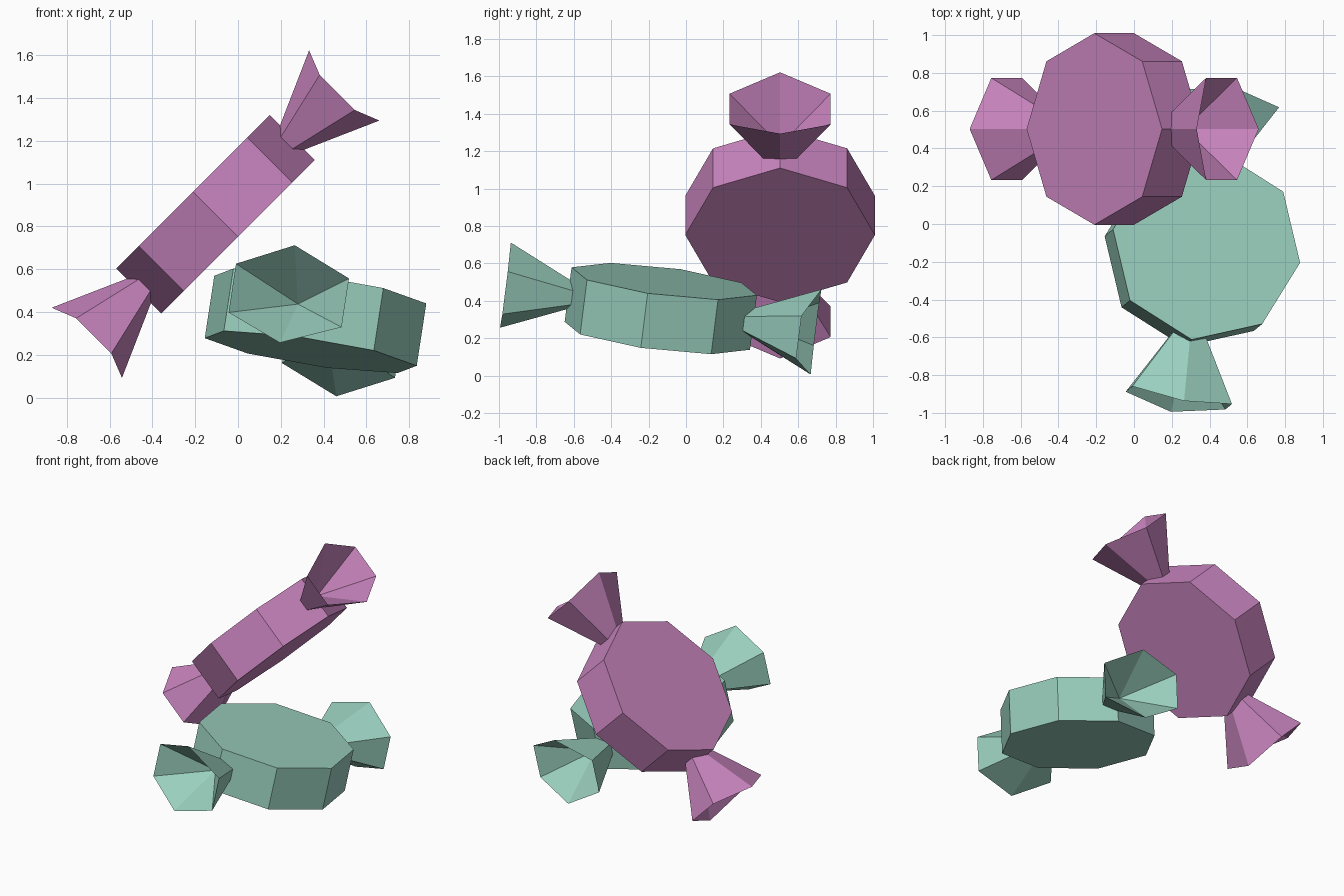
import bpy, bmesh, math
from mathutils import Vector, Matrix

cube = bpy.data.objects.get("Cube")
if cube:
    bpy.data.objects.remove(cube)


def make_material(name, rgb):
    mat = bpy.data.materials.new(name)
    mat.use_nodes = True
    color = (*rgb, 1.0)
    mat.diffuse_color = color
    mat.node_tree.nodes["Principled BSDF"].inputs["Base Color"].default_value = color
    return mat


def make_object(name, bm, mat, frame):
    bmesh.ops.recalc_face_normals(bm, faces=bm.faces)
    mesh = bpy.data.meshes.new(name)
    bm.to_mesh(mesh)
    bm.free()
    mesh.materials.append(mat)
    obj = bpy.data.objects.new(name, mesh)
    obj.matrix_world = frame
    bpy.context.collection.objects.link(obj)


# Local axes of a sweet: x runs through both twists, z through the thickness
def sweet_frame(center, along, normal):
    x = Vector(along).normalized()
    y = Vector(normal).cross(x).normalized()
    rotation = Matrix((x, y, x.cross(y))).transposed()
    return Matrix.Translation(center) @ rotation.to_4x4()


# Flat octagonal sweet
def make_body(name, mat, frame):
    bm = bmesh.new()
    bmesh.ops.create_cone(bm, cap_ends=True, segments=8, radius1=0.507,
                          radius2=0.507, depth=0.297)
    # Turn so that corners, not sides, point at the twists
    corner = max(bm.verts, key=lambda v: v.co.x).co
    turn = Matrix.Rotation(-math.atan2(corner.y, corner.x), 3, "Z")
    bmesh.ops.transform(bm, matrix=turn, verts=bm.verts)
    make_object(name, bm, mat, frame)


# Six-sided flared wrapper end with a hollow mouth
def make_twist(name, mat, frame, side):
    bm = bmesh.new()

    def ring(tip_x, side_x, size):
        verts = []
        for i in range(6):
            a = i * math.pi / 3
            x = tip_x if i % 3 == 0 else side_x
            verts.append(bm.verts.new((side * x, 0.312 * size * math.sin(a),
                                       0.232 * size * math.cos(a))))
        return verts

    neck = ring(0.50, 0.47, 1 / 3)
    rim = ring(0.85, 0.804, 1)
    hollow = bm.verts.new((side * 0.53, 0, 0))
    for i in range(6):
        j = (i + 1) % 6
        bm.faces.new((neck[i], neck[j], rim[j], rim[i]))
        bm.faces.new((rim[i], rim[j], hollow))
    bm.faces.new(neck)
    make_object(name, bm, mat, frame)


pink = make_material("pink wrapper", (0.578, 0.231, 0.515))
green = make_material("mint wrapper", (0.323, 0.624, 0.515))

sweets = (
    ("pink", pink, sweet_frame((-0.105, 0.503, 0.857), (1, 0, 1), (-1, 0, 1))),
    ("mint", green, sweet_frame((0.362, -0.135, 0.359),
                                (-0.155, -0.976, 0.147), (0.15, 0.125, 0.98))),
)
for label, mat, frame in sweets:
    make_body(label + "_sweet_body", mat, frame)
    for side, end in ((1, "first"), (-1, "second")):
        make_twist(f"{label}_{end}_twist", mat, frame, side)
